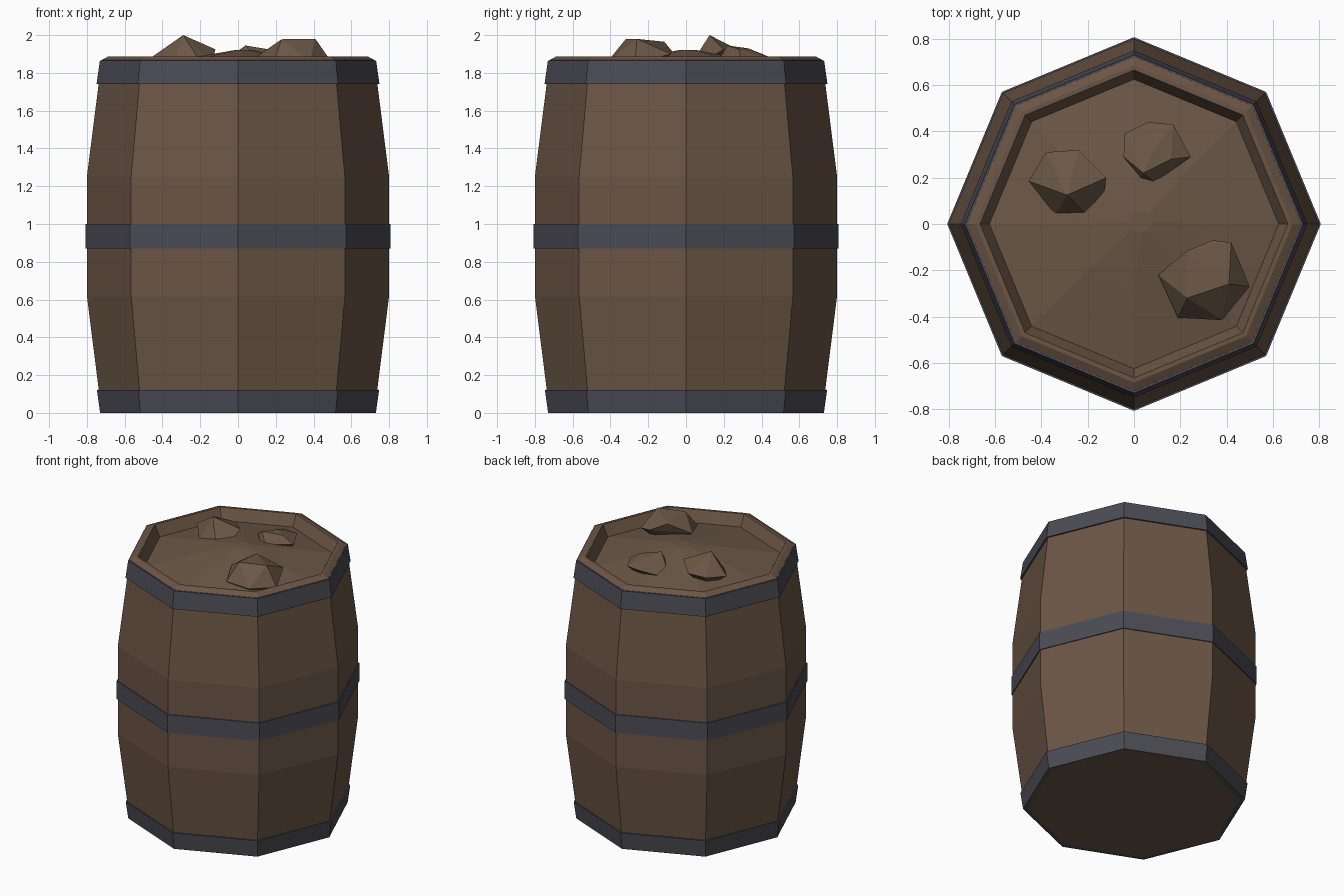
import bpy, bmesh, math

if "Cube" in bpy.data.objects:
    bpy.data.objects.remove(bpy.data.objects["Cube"])


def material(name, rgb):
    m = bpy.data.materials.new(name)
    m.diffuse_color = (*rgb, 1)
    m.use_nodes = True
    m.node_tree.nodes["Principled BSDF"].inputs["Base Color"].default_value = m.diffuse_color
    return m


WOOD = material("brown wood", (0.147, 0.092, 0.060))
IRON = material("dark iron", (0.071, 0.071, 0.090))
SOIL = material("brown soil", (0.147, 0.096, 0.062))


def finish(name, bm, mat):
    bmesh.ops.recalc_face_normals(bm, faces=bm.faces)
    me = bpy.data.meshes.new(name)
    bm.to_mesh(me)
    bm.free()
    me.materials.append(mat)
    ob = bpy.data.objects.new(name, me)
    bpy.context.collection.objects.link(ob)
    return ob


def lathe(name, profile, mat, closed=False, sides=8):
    """Octagonal sweep of (radius, z) points; open ends are capped."""
    bm = bmesh.new()
    rings = []
    for r, z in profile:
        rings.append([bm.verts.new((r * math.cos(2 * math.pi * i / sides),
                                    r * math.sin(2 * math.pi * i / sides), z))
                      for i in range(sides)])
    pairs = list(zip(rings, rings[1:]))
    if closed:
        pairs.append((rings[-1], rings[0]))
    else:
        bm.faces.new(rings[0])
        bm.faces.new(rings[-1])
    for a, b in pairs:
        for i in range(sides):
            j = (i + 1) % sides
            bm.faces.new((a[i], a[j], b[j], b[i]))
    return finish(name, bm, mat)


# Barrel: bulging staves, chamfered rim, sloped inner wall and a sunken floor
lathe("barrel_body", [(0.722, 0.0), (0.737, 0.12), (0.80, 0.62), (0.80, 1.25),
                      (0.738, 1.74), (0.722, 1.868), (0.685, 1.888),
                      (0.665, 1.888), (0.62, 1.80)], WOOD)

# Iron hoops
for name, z0, r0, z1, r1 in (("bottom_hoop", 0.0, 0.73, 0.122, 0.747),
                             ("middle_hoop", 0.87, 0.807, 1.0, 0.807),
                             ("top_hoop", 1.742, 0.749, 1.866, 0.731)):
    lathe(name, [(r0, z0), (r1, z1), (r1 - 0.03, z1), (r0 - 0.03, z0)], IRON, closed=True)

# Low mound of soil with a small, slightly off-centre top
mound = lathe("soil_mound", [(0.63, 1.79), (0.625, 1.81), (0.30, 1.872), (0.05, 1.92)], SOIL)
for v in mound.data.vertices:
    if v.co.z > 1.9:
        v.co.x += 0.03
        v.co.y += 0.01


# Faceted lumps half buried in the soil
def lump(name, points, base_z):
    bm = bmesh.new()
    n = len(points)
    cx = sum(p[0] for p in points) / n
    cy = sum(p[1] for p in points) / n
    for x, y, z in points:
        bm.verts.new((x, y, z))
    bm.verts.new((cx, cy, base_z))
    hull = bmesh.ops.convex_hull(bm, input=bm.verts)
    bmesh.ops.delete(bm, geom=list({g for g in hull["geom_interior"] + hull["geom_unused"]
                                    if isinstance(g, bmesh.types.BMVert)}), context='VERTS')
    finish(name, bm, SOIL)


lump("left_lump", [(-0.29, 0.125, 2.0), (-0.38, 0.31, 1.90), (-0.24, 0.32, 1.90),
                   (-0.12, 0.20, 1.925), (-0.135, 0.09, 1.86), (-0.20, 0.035, 1.86),
                   (-0.34, 0.04, 1.85), (-0.455, 0.185, 1.885)], 1.75)
lump("back_lump", [(0.09, 0.33, 1.93), (0.04, 0.22, 1.945), (0.06, 0.44, 1.885),
                   (0.17, 0.43, 1.885), (0.245, 0.29, 1.875), (0.09, 0.18, 1.88),
                   (0.03, 0.20, 1.89), (-0.045, 0.29, 1.885), (-0.04, 0.39, 1.86),
                   (0.16, 0.28, 1.925)], 1.75)
lump("right_lump", [(0.23, -0.115, 1.965), (0.41, -0.26, 1.98), (0.23, -0.32, 1.978),
                    (0.42, -0.08, 1.90), (0.50, -0.27, 1.85), (0.38, -0.415, 1.86),
                    (0.19, -0.405, 1.86), (0.105, -0.22, 1.89), (0.34, -0.07, 1.91)], 1.74)
